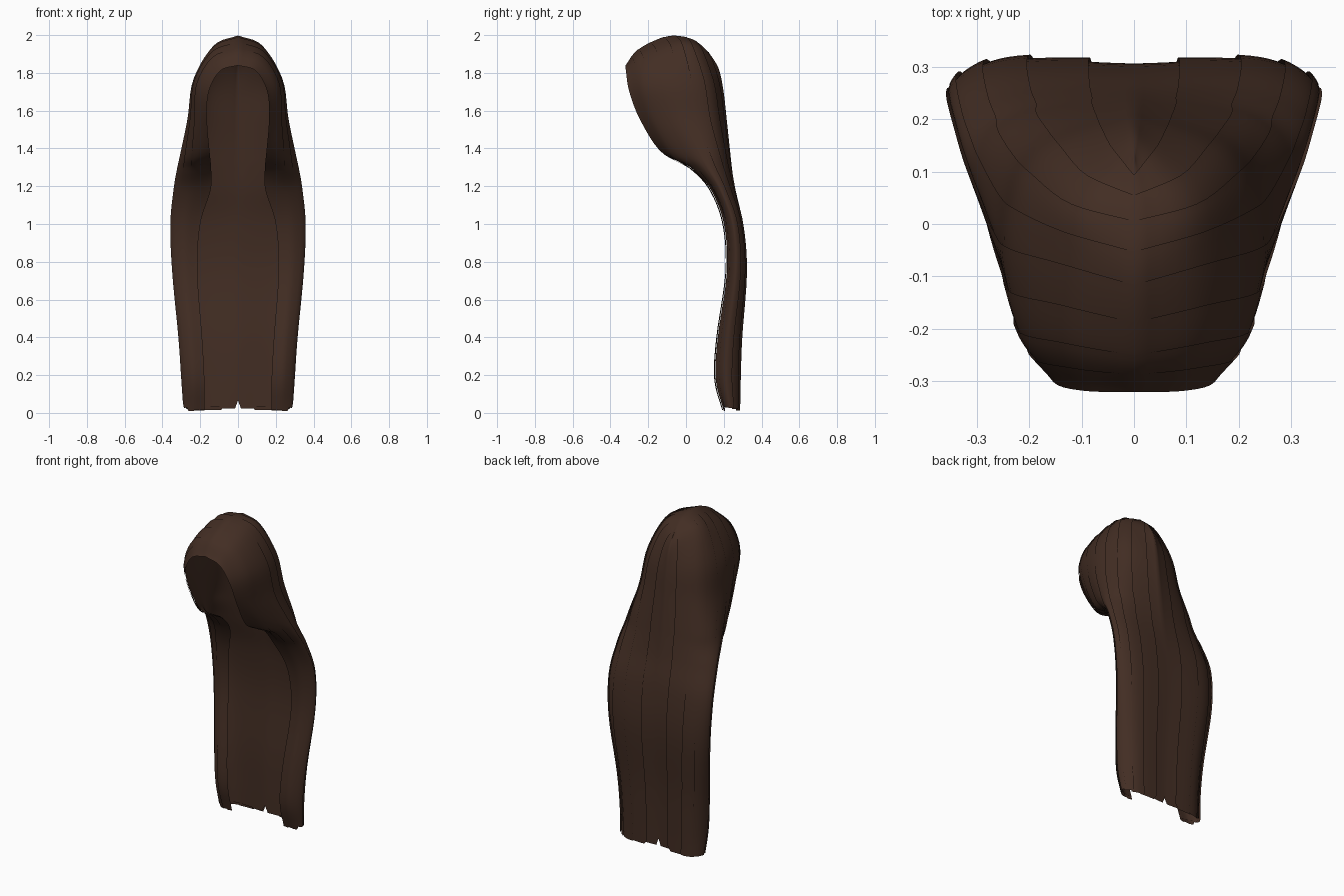
import bpy, random
from mathutils import Vector

if "Cube" in bpy.data.objects:
    bpy.data.objects.remove(bpy.data.objects["Cube"])

random.seed(4)
brown = bpy.data.materials.new("dark brown hair")
brown.diffuse_color = (0.055, 0.0265, 0.017, 1)
brown.use_nodes = True
brown.node_tree.nodes["Principled BSDF"].inputs["Base Color"].default_value = brown.diffuse_color

# Half of the hair as rows running from the face edge to the middle of the back.
# The first row is the parting; each later row lies further down the locks.
parting = [(0, -.32, 1.84), (0, -.25, 1.925), (0, -.1, 1.992), (0, .03, 1.978), (0, .12, 1.91)]
crown = [(.095, -.318, 1.81), (.13, -.225, 1.88), (.13, -.06, 1.93), (.105, .06, 1.92), (0, .172, 1.82)]
temple = [(.155, -.30, 1.70), (.214, -.205, 1.74), (.228, -.03, 1.76), (.17, .12, 1.75), (0, .197, 1.70)]
cheek = [(.164, -.242, 1.55), (.225, -.155, 1.56), (.258, 0, 1.56), (.197, .15, 1.56), (0, .214, 1.55)]
jaw = [(.15, -.13, 1.38), (.24, -.055, 1.37), (.296, .08, 1.38), (.225, .188, 1.38), (0, .232, 1.38)]


def low_row(z, front_x, front_y, side_x, side_y, back_y, bow=.008):
    """Curled U section of the long hair below the jaw."""
    return [(front_x, front_y, z), (front_x * .42 + side_x * .58, front_y + .005, z),
            (side_x, side_y, z), (side_x * .72, back_y + bow, z), (0, back_y, z)]


rows = [parting, crown, temple, cheek, jaw,
        low_row(1.29, .142, .035, .316, .125, .242, -.032),
        low_row(1.18, .145, .13, .335, .185, .257, -.016),
        low_row(1.00, .20, .198, .35, .25, .289, .003),
        low_row(0.75, .215, .214, .34, .265, .304),
        low_row(0.40, .19, .166, .307, .225, .278),
        low_row(0.18, .178, .155, .292, .215, .27),
        low_row(0.01, .178, .197, .28, .235, .268)]
rows = [[Vector(p) for p in r] for r in rows]


def spline(points, t):
    """Smooth curve through a list of points, t counted in points."""
    n = len(points) - 1
    i = min(max(int(t), 0), n - 1)
    f = t - i
    b, c = points[i], points[i + 1]
    a = points[i - 1] if i > 0 else b * 2 - c
    d = points[i + 2] if i + 2 <= n else c * 2 - b
    return (b * 2 + (c - a) * f + (a * 2 - b * 5 + c * 4 - d) * f * f
            + (b * 3 - a - c * 3 + d) * f ** 3) * .5


def hair(u, v):
    return spline([spline(r, u) for r in rows], v)


def outward(u, v):
    e = .02
    du = hair(min(u + e, 4), v) - hair(max(u - e, 0), v)
    dv = hair(u, min(v + e, 11)) - hair(u, max(v - e, 0))
    return dv.cross(du).normalized()


def lock(name, u0, u1, lift0, lift1, trim, notch, across=6, along=56):
    """One strip of hair from the parting to its notched tip, mirrored."""
    verts, faces = [], []
    for j in range(along + 1):
        for i in range(across + 1):
            f = i / across
            u = u0 + (u1 - u0) * f
            end = 11 - trim - (notch if i == across else 0)
            # only the last rows are shortened, so the notch stays at the tip
            v = min((11 - trim) * j / along, end)
            lift = (lift0 + (lift1 - lift0) * f) * min(1, .3 + v)
            p = hair(u, v) + outward(u, v) * lift
            if j == 0 or u >= 4:
                p.x = 0
            p.x = max(p.x, 0)
            verts.append(p)
    w = across + 1
    for j in range(along):
        for i in range(across):
            a = j * w + i
            faces.append((a, a + w, a + w + 1, a + 1))
    me = bpy.data.meshes.new(name)
    me.from_pydata(verts, [], faces)
    me.materials.append(brown)
    me.polygons.foreach_set("use_smooth", [True] * len(me.polygons))
    me.validate()
    ob = bpy.data.objects.new(name, me)
    bpy.context.collection.objects.link(ob)
    m = ob.modifiers.new("other side", 'MIRROR')
    m.merge_threshold = .0005


# Overlapping locks, each tucked under its neighbour
count = 9
for k in range(count):
    u0 = 4 * k / count
    last = k == count - 1
    u1 = 4 if last else 4 * (k + 1) / count + .12
    trim = .08 if last else random.uniform(0, .12)
    notch = .27 if last else random.uniform(0, .2)
    lift1 = .002 if last else .005 + .004 * min(1, k / 4)
    lock("hair_lock_%d" % (k + 1), u0, u1, 0, lift1, trim, notch)

# Smooth under layer that closes the inside of the hair
lock("under_layer", .05, 4, -.003, -.005, .12, .23, across=40)
